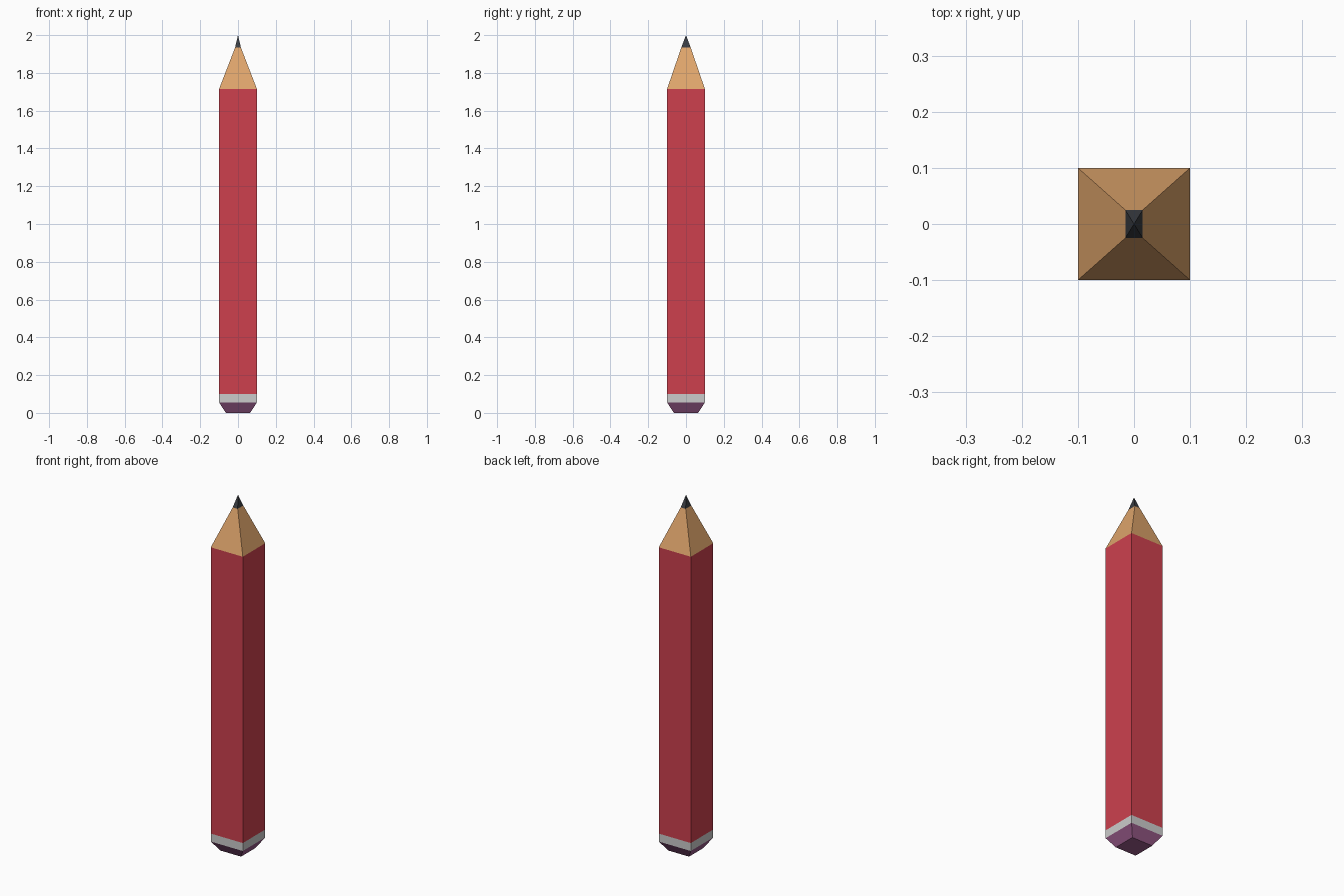
import bpy, bmesh

if "Cube" in bpy.data.objects:
    bpy.data.objects.remove(bpy.data.objects["Cube"])


def material(name, rgb):
    mat = bpy.data.materials.new(name)
    # screen colour to linear
    mat.diffuse_color = (*[c ** 2.2 for c in rgb], 1)
    mat.use_nodes = True
    mat.node_tree.nodes["Principled BSDF"].inputs["Base Color"].default_value = mat.diffuse_color
    return mat


def section(name, low, high, mat=None, cap_bottom=False):
    """Four-sided section between two (half_x, half_y, z) rings; a zero-size top makes a point."""
    bm = bmesh.new()
    corners = [(-1, -1), (1, -1), (1, 1), (-1, 1)]
    rings = [[bm.verts.new((sx * hx, sy * hy, z)) for sx, sy in corners]
             for hx, hy, z in (low, high)]
    for i in range(4):
        j = (i + 1) % 4
        bm.faces.new((rings[0][i], rings[0][j], rings[1][j], rings[1][i]))
    if cap_bottom:
        bm.faces.new(rings[0][::-1])
    bmesh.ops.remove_doubles(bm, verts=bm.verts[:], dist=1e-5)
    mesh = bpy.data.meshes.new(name)
    bm.to_mesh(mesh)
    bm.free()
    obj = bpy.data.objects.new(name, mesh)
    bpy.context.collection.objects.link(obj)
    if mat:
        mesh.materials.append(mat)
    return obj


# Shared outline rings, bottom to top
base = (0.064, 0.064, 0.0)
eraser_top = (0.1, 0.1, 0.055)
band_top = (0.1, 0.1, 0.1)
shoulder = (0.1, 0.1, 1.715)
lead_base = (0.0155, 0.025, 1.934)
tip = (0.0, 0.0, 2.0)

# Parts
section("eraser", base, eraser_top, material("pink_rubber", (0.60, 0.36, 0.54)), cap_bottom=True)
section("metal_band", eraser_top, band_top)
section("painted_body", band_top, shoulder, material("red_paint", (0.80, 0.26, 0.31)))
section("sharpened_wood", shoulder, lead_base, material("bare_wood", (0.87, 0.64, 0.42)))
section("lead_tip", lead_base, tip, material("graphite", (0.24, 0.25, 0.27)))
